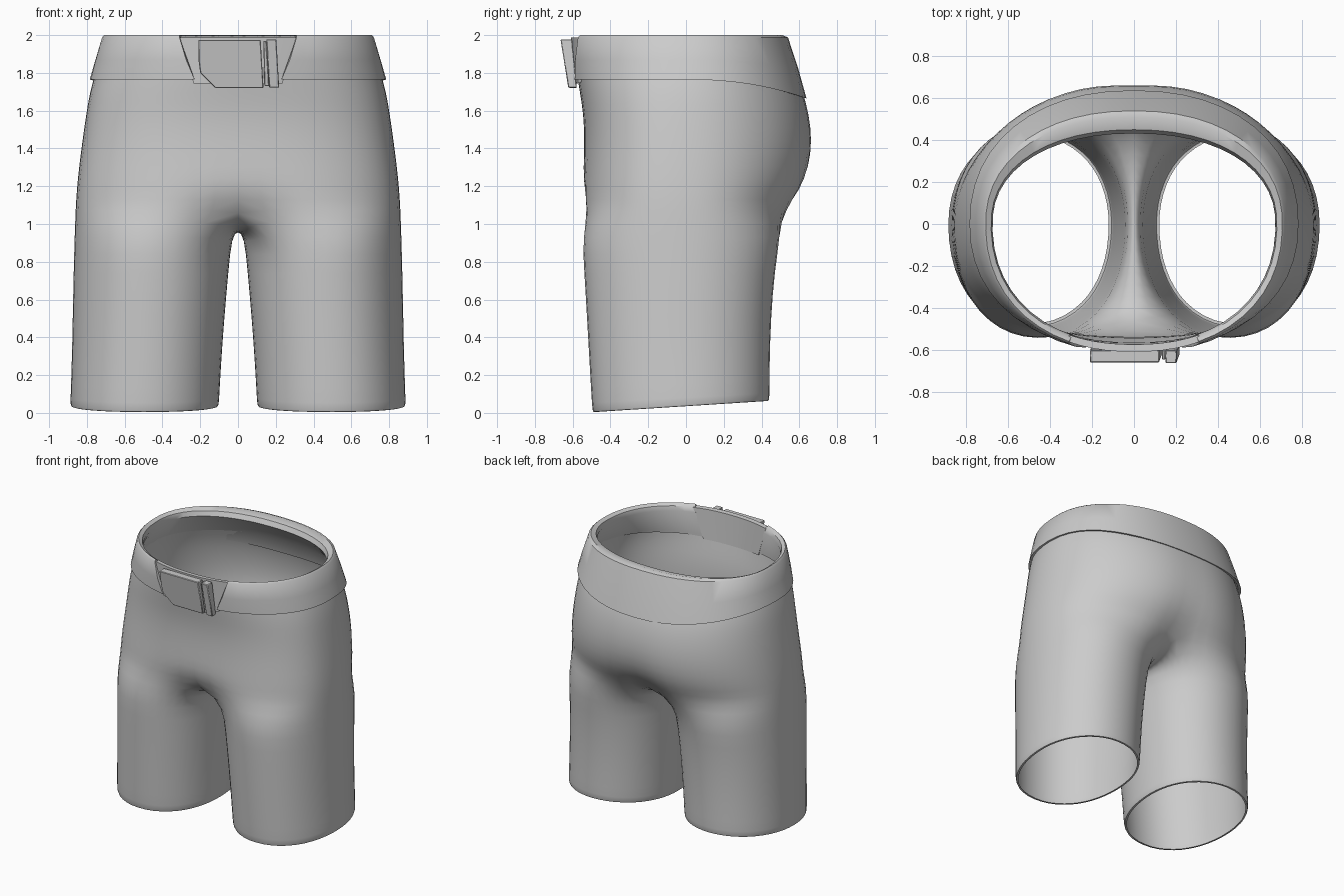
import bpy, bmesh
from math import sin, cos, acos, pi, exp, radians, copysign

if "Cube" in bpy.data.objects:
    bpy.data.objects.remove(bpy.data.objects["Cube"])


def spow(v, n):
    return copysign(abs(v) ** (2 / n), v)


def oval(t, w, yf, yb, nf, nb):
    """Point on an oval with separate front and back depth and squareness."""
    n = nf if sin(t) < 0 else nb
    return w * spow(cos(t), n), (-yf if sin(t) < 0 else yb) * spow(sin(t), n)


def finish(name, bm, smooth, mirror):
    bmesh.ops.recalc_face_normals(bm, faces=bm.faces)
    me = bpy.data.meshes.new(name)
    bm.to_mesh(me)
    bm.free()
    ob = bpy.data.objects.new(name, me)
    bpy.context.collection.objects.link(ob)
    if mirror:
        m = ob.modifiers.new("Mirror", 'MIRROR')
        m.use_clip = True
        m.merge_threshold = 0.002
    bpy.ops.object.select_all(action='DESELECT')
    ob.select_set(True)
    bpy.context.view_layer.objects.active = ob
    bpy.ops.object.shade_smooth_by_angle(angle=radians(smooth))
    return ob


# Shorts: half torso rings run front centre -> outside -> back centre
K, L = 17, 7
torso = [  # z, half width, front, back, front and back squareness, dents
    (1.79, .762, -.58, .585, 2.3, 2.1, 0, 0),
    (1.70, .788, -.565, .63, 2.4, 2.1, 0, .01),
    (1.58, .808, -.545, .664, 2.5, 2.1, 0, .012),
    (1.44, .828, -.54, .682, 2.55, 2.1, 0, .015),
    (1.30, .846, -.545, .672, 2.6, 2.1, 0, .025),
    (1.18, .858, -.552, .630, 2.65, 2.15, .01, .05),
    (1.08, .864, -.556, .56, 2.65, 2.25, .10, .10)]
bm = bmesh.new()
rings = []
for z, w, yf, yb, nf, nb, df, db in torso:
    ring = []
    for i in range(K):
        t = -pi / 2 + pi * i / (K - 1)
        x, y = oval(t, w, yf, yb, nf, nb)
        if i in (0, K - 1):
            x = 0
        y += df * exp(-(x / .18) ** 2) if y < 0 else -db * exp(-(x / .13) ** 2)
        ring.append(bm.verts.new((x, y, z)))
    rings.append(ring)

# Crotch line closes the lowest torso ring into a leg loop
ya, yb_ = rings[-1][-1].co.y, rings[-1][0].co.y
crotch = []
for i in range(1, L + 1):
    y = ya + (yb_ - ya) * i / (L + 1)
    crotch.append(bm.verts.new((0, y, .965 + .10 * abs(y / .47) ** 2.5)))
rings[-1] = rings[-1] + crotch

# Leg loops down to the slanted hem, with a small turned-in lip
legs = [  # z, slant, inner x, outer x, front, back
    (.935, 0, .03, .870, -.557, .505),
    (.75, 0, .048, .875, -.545, .475),
    (.50, .01, .07, .880, -.53, .455),
    (.25, .03, .088, .885, -.515, .448),
    (.05, .06, .098, .893, -.503, .448),
    (.034, .064, .102, .889, -.498, .444),
    (.036, .064, .118, .873, -.482, .43)]
PHI = radians(130)
for z, slant, x0, x1, yf, yb in legs:
    ring = []
    for i in range(K + L):
        t = (-PHI + 2 * PHI * i / (K - 1) if i < K
             else PHI + (2 * pi - 2 * PHI) * (i - K + 1) / (L + 1))
        x, y = oval(t, (x1 - x0) / 2, yf, yb, 2.15, 2.08)
        ring.append(bm.verts.new((x + (x0 + x1) / 2, y, z + slant * y)))
    rings.append(ring)
for a, b in zip(rings, rings[1:]):
    full = len(a) == len(b) == K + L
    for i in range(K + L if full else K - 1):
        j = (i + 1) % len(a)
        bm.faces.new((a[i], a[j], b[j], b[i]))
shorts = finish("shorts", bm, 60, True)
sub = shorts.modifiers.new("Subdivision", 'SUBSURF')
sub.levels = sub.render_levels = 1


# Belt pieces: a closed section swept round half the waist, then mirrored
def band(name, rows, front, steps):
    bm = bmesh.new()
    vs = []
    for z, drop, w, yf, yb, x0 in rows:
        cut = -acos((x0 / w) ** 1.1)
        a, b = (-pi / 2, cut) if front else (cut, pi / 2)
        ring = []
        for i in range(steps + 1):
            t = a + (b - a) * i / steps
            x, y = oval(t, w, yf, yb, 2.2, 2.2)
            if abs(x) < 1e-4:
                x = 0
            ring.append(bm.verts.new((x, y, z - drop * max(0, sin(t)) ** 2)))
        vs.append(ring)
    for a, b in zip(vs, vs[1:] + vs[:1]):
        for i in range(steps):
            bm.faces.new((a[i], a[i + 1], b[i + 1], b[i]))
    bm.faces.new([r[-1 if front else 0] for r in vs])
    return finish(name, bm, 42, True)


band("belt", [  # z, drop at back, half width, front, back, end x
    (1.79, 0, .755, -.57, .575, .24),
    (1.95, 0, .675, -.575, .432, .29),
    (1.985, 0, .682, -.585, .45, .30),
    (2.00, 0, .708, -.607, .51, .31),
    (1.988, 0, .72, -.618, .54, .31),
    (1.87, .05, .755, -.618, .595, .275),
    (1.765, .10, .785, -.608, .638, .23),
    (1.77, .10, .765, -.57, .615, .23)], False, 22)

band("front_belt_panel", [
    (1.755, 0, .755, -.565, .58, .235),
    (1.985, 0, .70, -.575, .5, .31),
    (1.988, 0, .71, -.610, .5, .31),
    (1.745, 0, .775, -.592, .58, .235)], True, 5)


# Buckle pieces: outlines in x, z extruded along a tilted front
def plate(name, outline, lift=0):
    bm = bmesh.new()
    front, back = [], []
    for x, z in outline:
        s = (z - 1.72) / .26
        front.append(bm.verts.new((x, -.62 - lift - .042 * s, z)))
        back.append(bm.verts.new((x, -.578 - .025 * s, z)))
    bm.faces.new(front)
    bm.faces.new(back[::-1])
    n = len(outline)
    for i in range(n):
        j = (i + 1) % n
        bm.faces.new((front[i], back[i], back[j], front[j]))
    ob = finish(name, bm, 30, False)
    ob.modifiers.new("Bevel", 'BEVEL').width = .004


plate("buckle_plate", [(-.21, 1.975), (.12, 1.975), (.135, 1.72), (-.12, 1.72),
                       (-.20, 1.80), (-.208, 1.86)])
plate("buckle_clasp", [(.15, 1.978), (.203, 1.978), (.218, 1.722), (.165, 1.722)], .003)
plate("buckle_hinge", [(.134, 1.97), (.15, 1.97), (.165, 1.73), (.14, 1.73)], -.012)
